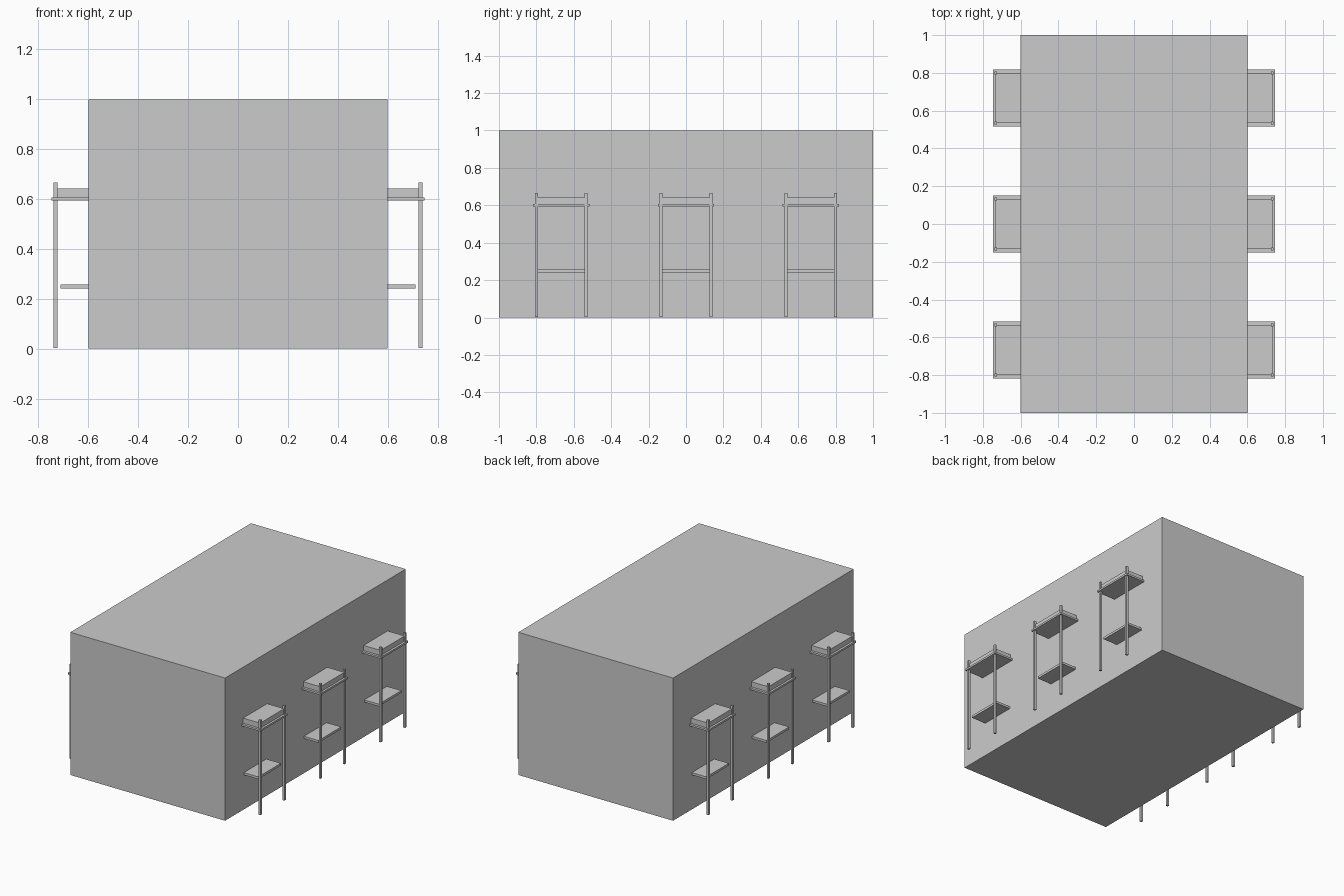
import bpy

if "Cube" in bpy.data.objects:
    bpy.data.objects.remove(bpy.data.objects["Cube"])


def box(name, x, y, z):
    """Axis-aligned box from (min, max) ranges."""
    bpy.ops.mesh.primitive_cube_add(
        size=1, location=[(a + b) / 2 for a, b in (x, y, z)])
    ob = bpy.context.object
    ob.name = name
    ob.scale = [b - a for a, b in (x, y, z)]
    bpy.ops.object.transform_apply(location=True, rotation=False, scale=True)
    return ob


def mirrored(ob):
    """Repeat a part on the opposite side wall."""
    ob.modifiers.new("mirror_x", "MIRROR").use_axis[0] = True


def around(centre, half):
    return (centre - half, centre + half)


# main block (parts are applied to the world origin so the mirror plane is x = 0)
box("main_block", (-0.6, 0.6), (-1, 1), (0, 1))
for part in bpy.context.scene.objects:
    part.location = (0, 0, 0)

# three stands along each side, half sunk into the wall
WALL = 0.6
for y in (-0.667, 0, 0.667):
    parts = [
        box("seat", around(WALL, 0.147), around(y, 0.15), (0.594, 0.607)),
        box("cushion", around(WALL, 0.132), around(y, 0.133), (0.607, 0.643)),
        box("lower_shelf", around(WALL, 0.112), around(y, 0.125), (0.242, 0.258)),
    ]
    # outer legs, rising past the cushion as short posts
    for side in (-1, 1):
        parts.append(box("leg", around(WALL + 0.132, 0.0075),
                         around(y + side * 0.133, 0.0075), (0.003, 0.667)))
    for part in parts:
        mirrored(part)
